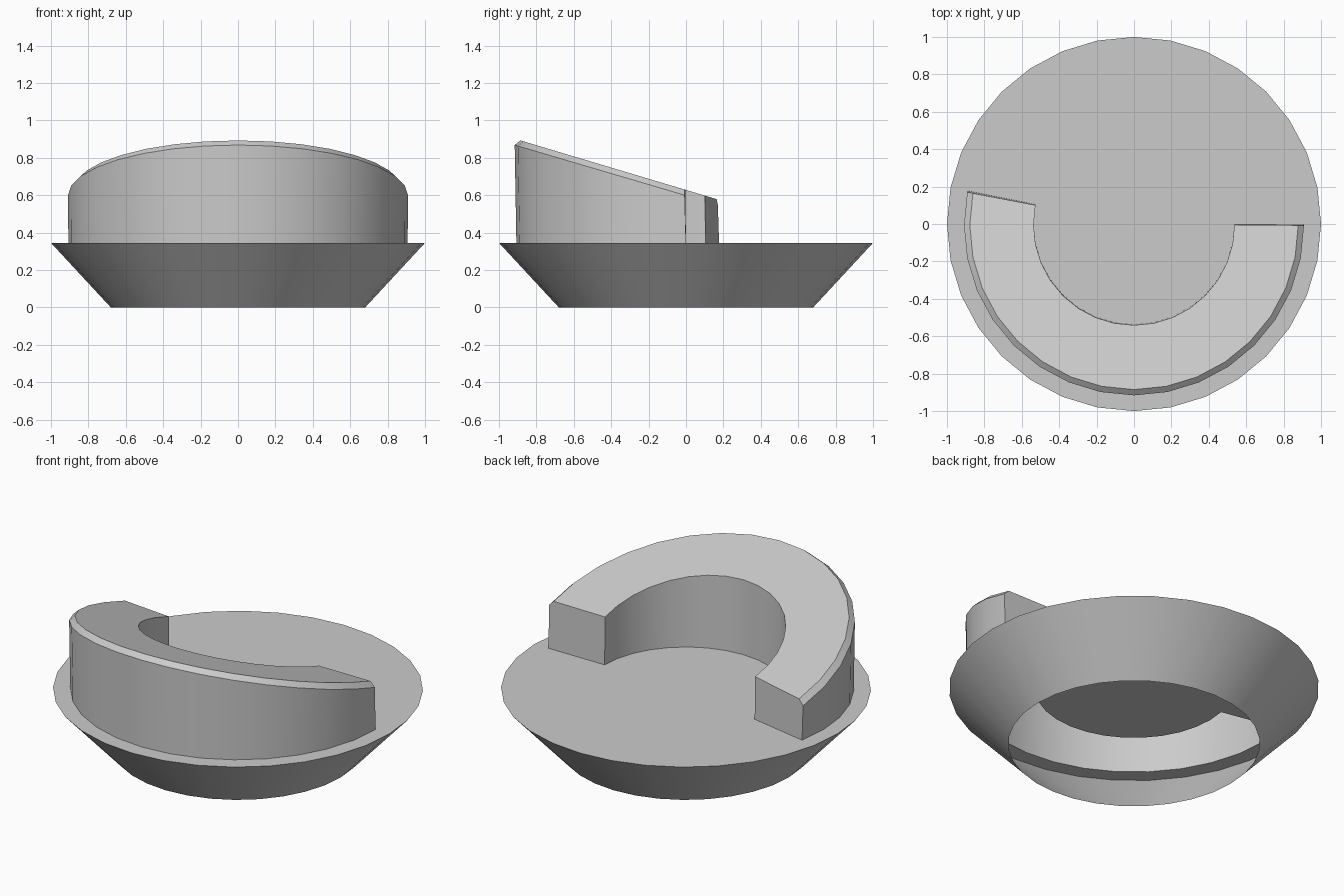
import bpy, bmesh
from math import sin, cos, tau

if "Cube" in bpy.data.objects:
    bpy.data.objects.remove(bpy.data.objects["Cube"])

N = 32            # sides of the dish
START = 15        # the raised collar covers segments START..N
DISH_Z = 0.345

bm = bmesh.new()


def loop(radius, height, shift=0.0, idx=range(N)):
    """Dictionary of vertices on a circle; height is a function of y."""
    ring = {}
    for i in idx:
        y = radius * sin(tau * i / N) + shift
        ring[i % N] = bm.verts.new((radius * cos(tau * i / N), y, height(y)))
    return ring


def strip(a, b, segs):
    for i in segs:
        j = (i + 1) % N
        bm.faces.new((a[i], a[j], b[j], b[i]))


everywhere = range(N)
collar = range(START, N)
collar_pts = range(START, N + 1)

# Dish: open-bottomed cone with a flat top split into rings
foot = loop(0.68, lambda y: 0.0)
rim = loop(1.0, lambda y: DISH_Z)
outer = loop(0.907, lambda y: DISH_Z)
inner = loop(0.537, lambda y: DISH_Z)
strip(foot, rim, everywhere)
strip(rim, outer, everywhere)
strip(outer, inner, range(START))
bm.faces.new([inner[i] for i in range(N)])

# Collar: sloping hollow wall rising out of the dish, bevelled outer edge
wall_top = loop(0.909, lambda y: 0.598 - 0.295 * y, -0.007, collar_pts)
bevel_top = loop(0.878, lambda y: 0.628 - 0.299 * y, -0.007, collar_pts)
inner_top = loop(0.537, lambda y: 0.628 - 0.299 * y, -0.004, collar_pts)
strip(outer, wall_top, collar)
strip(wall_top, bevel_top, collar)
strip(bevel_top, inner_top, collar)
strip(inner_top, inner, collar)

# Collar end caps
section = (outer, wall_top, bevel_top, inner_top, inner)
bm.faces.new([s[START] for s in section])
bm.faces.new([s[0] for s in reversed(section)])

mesh = bpy.data.meshes.new("dish_with_collar")
bm.to_mesh(mesh)
bm.free()
obj = bpy.data.objects.new("dish_with_collar", mesh)
bpy.context.collection.objects.link(obj)
bpy.context.view_layer.objects.active = obj
obj.select_set(True)
bpy.ops.object.shade_smooth_by_angle(angle=0.5)
